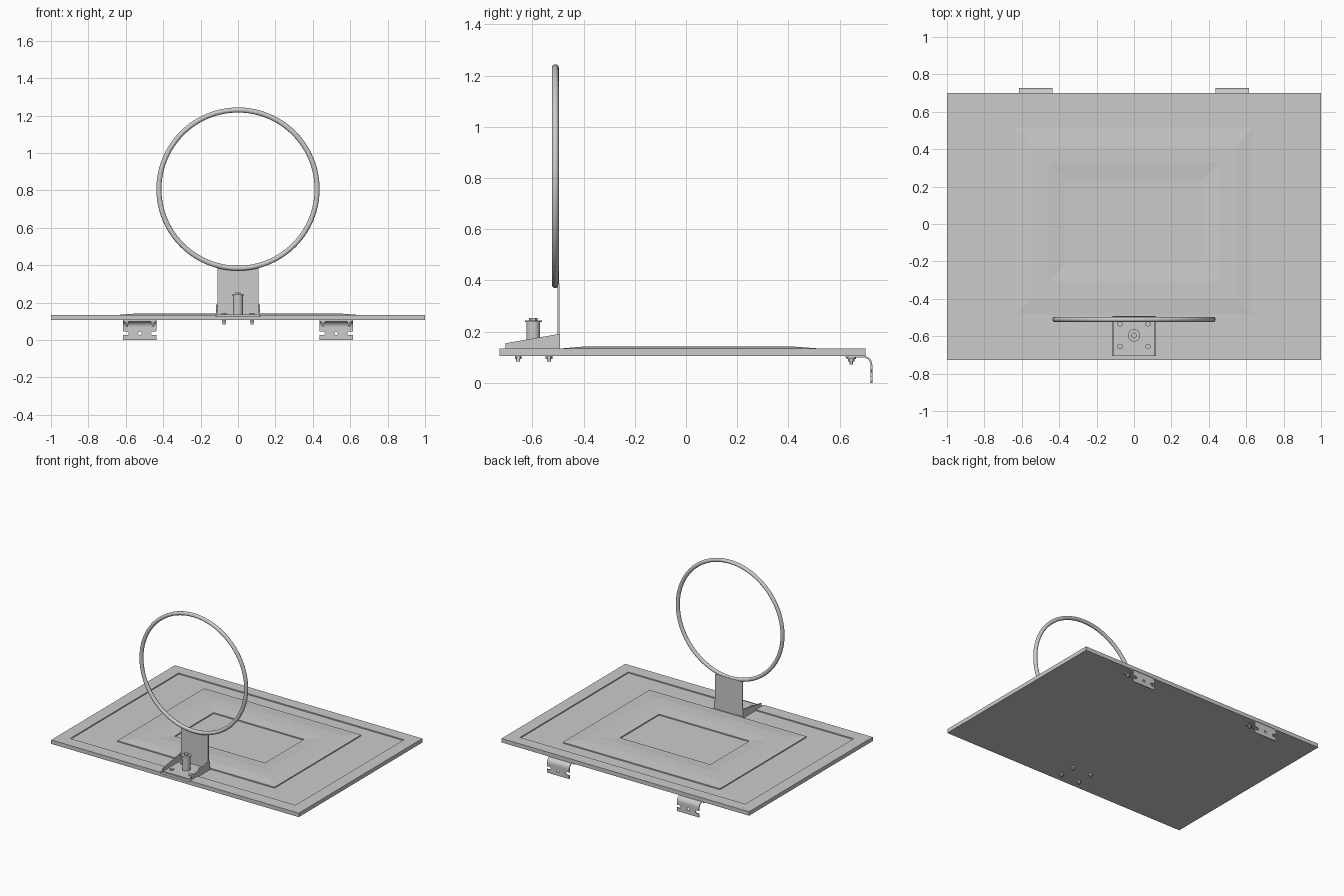
import bpy, bmesh, math
from mathutils import Vector, Matrix

if "Cube" in bpy.data.objects:
    bpy.data.objects.remove(bpy.data.objects["Cube"], do_unlink=True)

grey = bpy.data.materials.new("light_grey")
grey.use_nodes = True
grey.diffuse_color = (0.6, 0.6, 0.6, 1)
grey.node_tree.nodes["Principled BSDF"].inputs["Base Color"].default_value = (0.6, 0.6, 0.6, 1)


def finish(name, bm, smooth=False):
    bmesh.ops.recalc_face_normals(bm, faces=bm.faces)
    mesh = bpy.data.meshes.new(name)
    bm.to_mesh(mesh)
    bm.free()
    obj = bpy.data.objects.new(name, mesh)
    bpy.context.collection.objects.link(obj)
    mesh.materials.append(grey)
    if smooth:
        bpy.ops.object.select_all(action="DESELECT")
        obj.select_set(True)
        bpy.context.view_layer.objects.active = obj
        bpy.ops.object.shade_smooth_by_angle(angle=math.radians(35))
    return obj


def prism_x(name, profile, x0, x1, smooth=False):
    """Extrude a (y, z) profile along x."""
    bm = bmesh.new()
    face = bm.faces.new([bm.verts.new((x0, y, z)) for y, z in profile])
    new = bmesh.ops.extrude_face_region(bm, geom=[face])["geom"]
    bmesh.ops.translate(bm, vec=(x1 - x0, 0, 0),
                        verts=[v for v in new if isinstance(v, bmesh.types.BMVert)])
    return finish(name, bm, smooth)


def box(name, x0, x1, y0, y1, z0, z1):
    return prism_x(name, [(y0, z0), (y1, z0), (y1, z1), (y0, z1)], x0, x1)


def turned(name, x, y, steps, sides):
    """Stack of cylinders given as (radius, z0, z1)."""
    bm = bmesh.new()
    for (r, z0, z1), n in zip(steps, sides):
        bmesh.ops.create_cone(bm, cap_ends=True, segments=n, radius1=r, radius2=r, depth=z1 - z0,
                              matrix=Matrix.Translation((x, y, (z0 + z1) / 2)))
    return finish(name, bm, True)


# Backboard: nested rectangular loops with a raised moulding and a front channel
LOW, TOP, HIGH = 0.127, 0.135, 0.142
BOARD = (1.0, -0.727, 0.70)
BORDER = (0.91, -0.635, 0.615)
STEP_OUT = (0.635, -0.485, 0.515)
CREST_OUT = (0.545, -0.40, 0.42)
CREST_IN = (0.455, -0.305, 0.33)
STEP_IN = (0.365, -0.21, 0.24)
levels = [(BOARD, 0.106), (BOARD, LOW), (BOARD, TOP), (BORDER, TOP), (BORDER, LOW),
          (STEP_OUT, LOW), (STEP_OUT, TOP), (CREST_OUT, HIGH), (CREST_IN, HIGH),
          (STEP_IN, TOP), (STEP_IN, LOW)]
bm = bmesh.new()
loops = []
for (w, y0, y1), z in levels:
    outline = [(-w, y0), (-0.12, y0), (0.12, y0), (w, y0), (w, y1), (-w, y1)]
    loops.append([bm.verts.new((x, y, z)) for x, y in outline])
for i, (a, b) in enumerate(zip(loops, loops[1:])):
    for k in range(6):
        if k == 1 and i in (1, 2, 3):
            continue
        n = (k + 1) % 6
        bm.faces.new([a[k], a[n], b[n], b[k]])
bm.faces.new(loops[0])
bm.faces.new(loops[-1])
bm.faces.new([loops[1][1], loops[1][2], loops[4][2], loops[4][1]])
for k in (1, 2):
    bm.faces.new([loops[i][k] for i in (1, 2, 3, 4)])
finish("backboard", bm)

# Rim
bpy.ops.mesh.primitive_torus_add(location=(0, -0.51, 0.807), rotation=(math.pi / 2, 0, 0),
                                 major_radius=0.423, minor_radius=0.0135,
                                 major_segments=96, minor_segments=16)
rim = bpy.context.object
rim.name = "rim"
rim.data.materials.append(grey)
bpy.ops.object.shade_smooth_by_angle(angle=math.radians(35))

# Rim bracket
box("bracket_base", -0.118, 0.118, -0.705, -0.492, LOW, 0.136)
box("bracket_upright", -0.11, 0.11, -0.502, -0.494, LOW, 0.388)
for side, s in (("left", 1), ("right", -1)):
    prism_x(side + "_bracket_gusset",
            [(-0.705, LOW), (-0.492, LOW), (-0.492, 0.19), (-0.503, 0.19), (-0.705, 0.155)],
            s * 0.110, s * 0.118)

# Spring housing with its flange and hex nut
turned("spring_post", 0, -0.596,
       [(0.027, 0.13, 0.238), (0.033, 0.238, 0.244), (0.016, 0.244, 0.254)], (32, 32, 6))

# Bracket bolts through the board
for x in (-0.075, 0.075):
    for y in (-0.655, -0.535):
        turned("bracket_bolt", x, y,
               [(0.015, 0.135, 0.145), (0.013, 0.093, 0.107), (0.008, 0.084, 0.093)], (6, 6, 16))

# Hanging hooks: bent strip, slotted drop plate and fixing bolts
T, R, YO = 0.007, 0.035, 0.727
arc = [math.radians(90 - 15 * i) for i in range(7)]
cy, cz = YO - R, 0.106 - R
bend = [(0.623, 0.106)] + [(cy + R * math.cos(a), cz + R * math.sin(a)) for a in arc]
bend += [(cy + (R - T) * math.cos(a), cz + (R - T) * math.sin(a)) for a in reversed(arc)]
bend += [(0.623, 0.106 - T)]
half = [(0.09, 0), (0.09, 0.026), (0.066, 0.026), (0.058, 0.036), (0.066, 0.046),
        (0.09, 0.046), (0.09, cz)]
plate = half + [(-x, z) for x, z in reversed(half)]
hole = [(0.009 * math.cos(i * math.pi / 6), 0.036 + 0.009 * math.sin(i * math.pi / 6))
        for i in range(12)]

for side, cx in (("left", 0.525), ("right", -0.525)):
    prism_x(side + "_hook_bend", bend, cx - 0.09, cx + 0.09, True)
    curve = bpy.data.curves.new(side + "_hook_plate", "CURVE")
    curve.dimensions = "2D"
    curve.fill_mode = "BOTH"
    curve.extrude = T / 2
    for outline in (plate, hole):
        spline = curve.splines.new("POLY")
        spline.points.add(len(outline) - 1)
        for p, (x, z) in zip(spline.points, outline):
            p.co = (x, z, 0, 1)
        spline.use_cyclic_u = True
    curve.materials.append(grey)
    hook = bpy.data.objects.new(side + "_hook_plate", curve)
    hook.location = (cx, YO - T / 2, 0)
    hook.rotation_euler = (math.pi / 2, 0, 0)
    bpy.context.collection.objects.link(hook)
    bpy.ops.object.select_all(action="DESELECT")
    hook.select_set(True)
    bpy.context.view_layer.objects.active = hook
    bpy.ops.object.convert(target="MESH")
    for dx in (-0.07, 0.07):
        turned(side + "_hook_bolt", cx + dx, 0.645,
               [(0.018, 0.094, 0.100), (0.012, 0.083, 0.094), (0.006, 0.073, 0.083)], (24, 6, 16))
